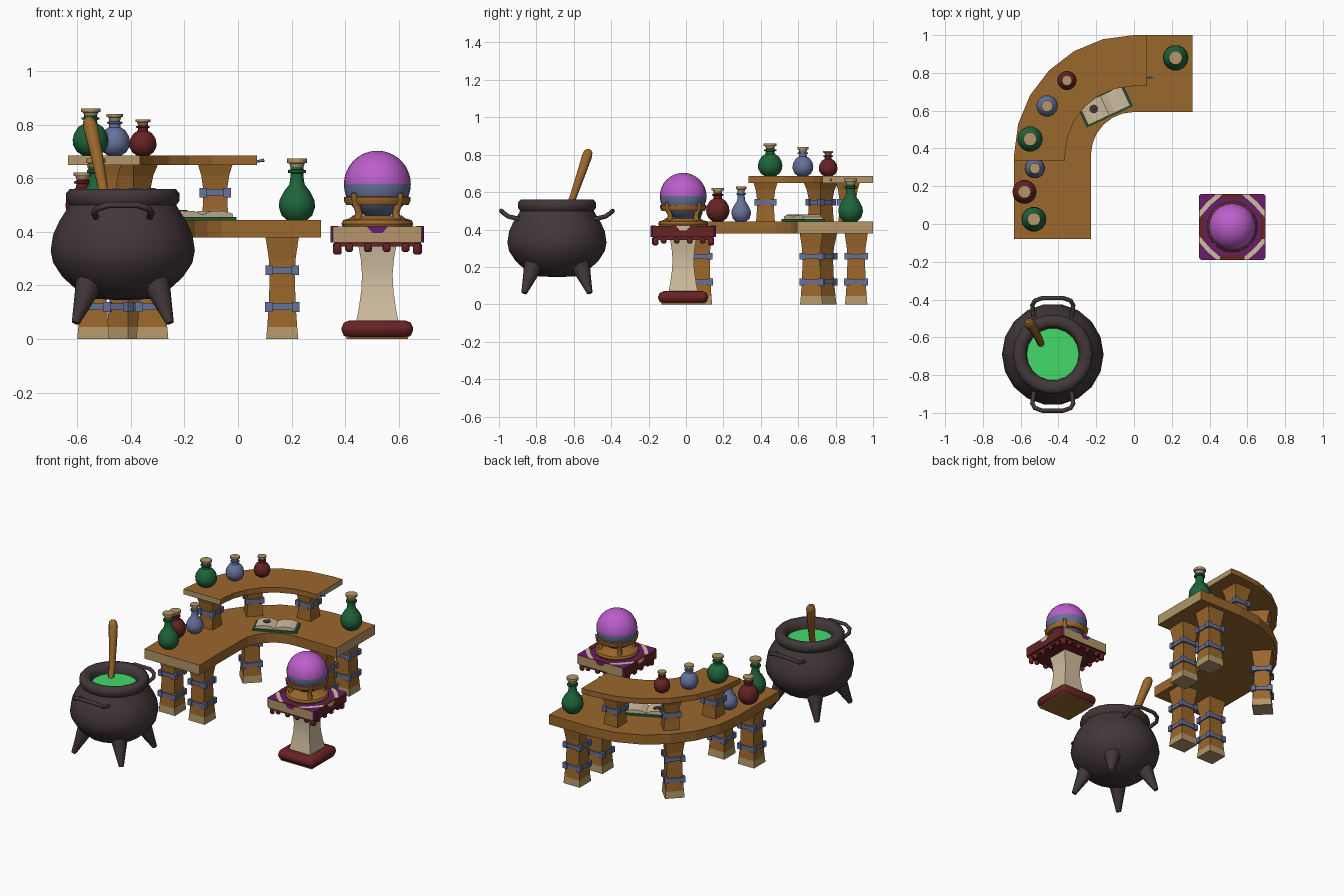
import bpy, bmesh, math
from mathutils import Matrix, Vector

if "Cube" in bpy.data.objects:
    bpy.data.objects.remove(bpy.data.objects["Cube"])

def mat(name, r, g, b):
    m = bpy.data.materials.new(name)
    lin = [((c / 255 + 0.055) / 1.055) ** 2.4 for c in (r, g, b)]
    m.diffuse_color = (*lin, 1)
    m.use_nodes = True
    m.node_tree.nodes["Principled BSDF"].inputs["Base Color"].default_value = m.diffuse_color
    return m

WOOD = mat("brown wood", 154, 103, 44)
TAN = mat("pale wood", 178, 150, 104)
CREAM = mat("cream", 208, 190, 160)
BLUE = mat("blue grey", 102, 113, 153)
IRON = mat("dark iron", 66, 55, 57)
GREEN = mat("bottle green", 30, 100, 58)
SLIME = mat("bright green", 68, 216, 106)
RED = mat("dark red", 102, 34, 36)
PINK = mat("orb violet", 188, 94, 203)
PURPLE = mat("deep purple", 104, 28, 108)

def finish(name, bm, mats, loc=(0, 0, 0), rot=0, smooth=0):
    bmesh.ops.recalc_face_normals(bm, faces=bm.faces)
    me = bpy.data.meshes.new(name)
    bm.to_mesh(me)
    bm.free()
    for m in mats:
        me.materials.append(m)
    ob = bpy.data.objects.new(name, me)
    bpy.context.collection.objects.link(ob)
    ob.location = loc
    ob.rotation_euler.z = rot
    if smooth:
        bpy.ops.object.select_all(action='DESELECT')
        bpy.context.view_layer.objects.active = ob
        ob.select_set(True)
        bpy.ops.object.shade_smooth_by_angle(angle=math.radians(smooth))
    return ob

def spin(bm, prof, n, off=0.0):
    """Turn (r, z[, material]) points around z; material applies to the band above."""
    rings = []
    for p in prof:
        k = 1 if p[0] == 0 else n
        rings.append([bm.verts.new((p[0] * math.cos(2 * math.pi * (i + off) / n),
                                    p[0] * math.sin(2 * math.pi * (i + off) / n), p[1])) for i in range(k)])
    for j, (a, b) in enumerate(zip(rings, rings[1:])):
        for i in range(n):
            vs = [a[i % len(a)], a[(i + 1) % len(a)], b[(i + 1) % len(b)], b[i % len(b)]]
            f = bm.faces.new(list(dict.fromkeys(vs)))
            f.material_index = prof[j][2] if len(prof[j]) > 2 else 0
    for ring, p in ((rings[0], prof[0]), (rings[-1], prof[-1])):
        if len(ring) > 1:
            bm.faces.new(ring).material_index = p[2] if len(p) > 2 else 0

def lathe(name, prof, n, mats, loc, smooth=40):
    bm = bmesh.new()
    spin(bm, prof, n)
    return finish(name, bm, mats, loc, 0, smooth)

def add_box(bm, c, s):
    return bmesh.ops.create_cube(bm, size=1, matrix=Matrix.Translation(c) @ Matrix.Diagonal((*s, 1)))

def box(name, c, s, m, rot=0, bevel=0, seg=2):
    bm = bmesh.new()
    add_box(bm, (0, 0, 0), s)
    if bevel:
        bmesh.ops.bevel(bm, geom=bm.edges[:], offset=bevel, segments=seg, affect='EDGES', profile=0.5)
    return finish(name, bm, [m], c, rot, 50 if bevel else 0)

def tube(name, pts, radii, m, depth=1.0):
    cu = bpy.data.curves.new(name, 'CURVE')
    cu.dimensions = '3D'
    cu.bevel_depth, cu.bevel_resolution, cu.use_fill_caps = depth, 2, True
    sp = cu.splines.new('POLY')
    sp.points.add(len(pts) - 1)
    for q, p, r in zip(sp.points, pts, radii):
        q.co, q.radius = (*p, 1), r
    cu.materials.append(m)
    ob = bpy.data.objects.new(name, cu)
    bpy.context.collection.objects.link(ob)
    bpy.ops.object.select_all(action='DESELECT')
    bpy.context.view_layer.objects.active = ob
    ob.select_set(True)
    bpy.ops.object.convert(target='MESH')
    bpy.ops.object.shade_smooth_by_angle(angle=math.radians(50))

# ---- curved table and shelf ----
CY = 0.365
def curved_slab(name, r0, r1, z0, z1, y_end, x_end):
    arc = [math.radians(180 - 15 * i) for i in range(7)]
    sec = [((-r0, y_end), (-r1, y_end))]
    sec += [tuple((r * math.cos(a), CY + r * math.sin(a)) for r in (r0, r1)) for a in arc]
    sec.append(((x_end, CY + r0), (x_end, CY + r1)))
    bm = bmesh.new()
    rows = [[bm.verts.new((*p, z)) for p, z in ((s[0], z0), (s[1], z0), (s[1], z1), (s[0], z1))] for s in sec]
    for a, b in zip(rows, rows[1:]):
        for i in range(4):
            bm.faces.new((a[i], a[(i + 1) % 4], b[(i + 1) % 4], b[i]))
    for end in (rows[0], rows[-1]):
        bm.faces.new(end).material_index = 1
    finish(name, bm, [WOOD, TAN])

curved_slab("table_top", 0.228, 0.635, 0.38, 0.444, -0.08, 0.31)
curved_slab("upper_shelf", 0.365, 0.635, 0.65, 0.685, 0.335, 0.07)
tube("shelf_nail", [(0.065, 0.775, 0.662), (0.098, 0.775, 0.668)], [0.004, 0.006], BLUE)

# ---- square flared legs with metal bands ----
Q = math.sqrt(2)
def leg(name, x, y, rot, prof, bands):
    bm = bmesh.new()
    spin(bm, [(h * Q, z, m) for h, z, m in prof], 4, 0.5)
    finish(name, bm, [WOOD, TAN], (x, y, 0), rot)
    bm = bmesh.new()
    for z, h in bands:
        add_box(bm, (0, 0, z), (2 * h, 2 * h, 0.024))
        for sx in (-1, 1):
            for sy in (-1, 1):
                add_box(bm, (sx * (h - 0.008), sy * (h - 0.008), z), (0.028, 0.028, 0.036))
    finish(name + "_bands", bm, [BLUE], (x, y, 0), rot)

D = math.radians(45)
TABLE_LEG = [(0.06, 0, 1), (0.056, 0.045, 0), (0.05, 0.13, 0), (0.047, 0.23, 0), (0.05, 0.30, 0), (0.062, 0.38, 0)]
SHELF_LEG = [(0.05, 0.444, 0), (0.046, 0.50, 0), (0.045, 0.56, 0), (0.052, 0.61, 0), (0.064, 0.65, 0)]
for x, y, r in ((-0.54, 0.08, 0), (-0.32, 0.08, 0), (-0.41, 0.72, D), (0.165, 0.67, 0), (0.165, 0.91, 0)):
    leg("table_leg", x, y, r, TABLE_LEG, [(0.12, 0.058), (0.257, 0.057)])
for x, y, r in ((-0.50, 0.425, 0), (-0.39, 0.72, D), (-0.085, 0.865, 0)):
    leg("shelf_leg", x, y, r, SHELF_LEG, [(0.546, 0.052)])

# ---- potion bottles ----
def bottle(color, x, y, z, r, h, pear=False):
    if pear:
        body = [(0.55, 0), (0.85, 0.08), (1, 0.22), (0.95, 0.33), (0.7, 0.47), (0.42, 0.58), (0.36, 0.7)]
    else:
        body = [(0.45, 0), (0.78, 0.09), (0.97, 0.22), (1, 0.33), (0.92, 0.47), (0.68, 0.61), (0.38, 0.68)]
    body = [(a * r, b * h) for a, b in body]
    top = [(0.36, 0.76), (0.5, 0.77), (0.5, 0.81), (0.36, 0.82), (0.36, 0.86)]
    body += [(a * r, b * h) for a, b in top]
    lathe("bottle", body, 14, [color], (x, y, z))
    cork = [(0.34, 0.84), (0.42, 0.92), (0.54, 0.93), (0.54, 1.0)]
    lathe("bottle_cork", [(a * r, b * h) for a, b in cork], 10, [TAN], (x, y, z))

bottle(GREEN, -0.55, 0.45, 0.685, 0.067, 0.175)
bottle(BLUE, -0.46, 0.625, 0.685, 0.057, 0.155)
bottle(RED, -0.355, 0.76, 0.685, 0.051, 0.135)
bottle(BLUE, -0.525, 0.295, 0.444, 0.054, 0.186, True)
bottle(RED, -0.58, 0.17, 0.444, 0.064, 0.178)
bottle(GREEN, -0.53, 0.025, 0.444, 0.066, 0.23, True)
bottle(GREEN, 0.22, 0.88, 0.444, 0.068, 0.23, True)

# ---- open book ----
BR, BL = math.radians(25), Vector((-0.155, 0.627, 0.444))
box("book_cover", BL + Vector((0, 0, 0.006)), (0.27, 0.13, 0.012), GREEN, BR)
half = [(0.125, 0.012), (0.122, 0.024), (0.085, 0.035), (0.035, 0.034), (0, 0.02)]
outline = half + [(-x, z) for x, z in half[-2::-1]]
bm = bmesh.new()
sides = [[bm.verts.new((x, y, z)) for x, z in outline] for y in (-0.057, 0.057)]
for i in range(len(outline)):
    j = (i + 1) % len(outline)
    bm.faces.new((sides[0][i], sides[0][j], sides[1][j], sides[1][i]))
for s in sides:
    bm.faces.new(s)
finish("book_pages", bm, [CREAM], BL, BR)
spot = BL + Matrix.Rotation(BR, 3, 'Z') @ Vector((-0.06, 0.008, 0.033))
lathe("page_drawing", [(0.024, 0), (0.024, 0.004)], 9, [IRON], spot)

# ---- cauldron ----
C = Vector((-0.43, -0.69, 0))
pot = [(0, 0.145), (0.10, 0.15), (0.17, 0.182), (0.225, 0.232), (0.26, 0.285), (0.269, 0.33), (0.26, 0.39),
       (0.237, 0.44), (0.208, 0.485), (0.2, 0.5), (0.211, 0.515), (0.212, 0.543), (0.198, 0.56),
       (0.165, 0.56), (0.145, 0.545), (0.138, 0.51), (0.138, 0.47), (0, 0.47)]
lathe("cauldron_pot", pot, 18, [IRON], C, 60)
lathe("cauldron_brew", [(0.138, 0.49), (0.138, 0.505)], 18, [SLIME], C)
for sx in (-1, 1):
    for sy in (-1, 1):
        tube("cauldron_leg", [C + Vector((sx * a, sy * a, z)) for a, z in ((0.115, 0.24), (0.145, 0.15), (0.176, 0.06))],
             [0.06, 0.037, 0.015], IRON)
for s in (-1, 1):
    path = [(-0.1, 0.2, 0.455), (-0.108, 0.26, 0.47), (-0.095, 0.284, 0.487), (-0.055, 0.298, 0.5)]
    path += [(-x, y, z) for x, y, z in path[::-1]]
    tube("cauldron_handle", [C + Vector((x, s * y, z)) for x, y, z in path], [0.012] * 8, IRON)
tube("stirring_stick", [(-0.488, -0.645, 0.47), (-0.505, -0.605, 0.57), (-0.53, -0.56, 0.70), (-0.55, -0.53, 0.79),
                        (-0.557, -0.522, 0.815), (-0.56, -0.518, 0.828)], [0.018, 0.02, 0.025, 0.029, 0.024, 0.01], WOOD)

# ---- pedestal ----
P = Vector((0.52, -0.015, 0))
box("pedestal_base", P + Vector((0, 0, 0.037)), (0.268, 0.268, 0.066), RED, 0, 0.03)
box("pedestal_foot", P + Vector((0, 0, 0.008)), (0.23, 0.23, 0.016), WOOD)
bm = bmesh.new()
spin(bm, [(h * Q, z) for h, z in ((0.08, 0.06), (0.07, 0.11), (0.06, 0.18), (0.057, 0.24), (0.062, 0.30), (0.073, 0.36))], 4, 0.5)
finish("pedestal_column", bm, [CREAM], P, 0, 30)
# draped slab: purple top, pale front and back, red sides
bm = bmesh.new()
add_box(bm, (0, 0, 0.39), (0.35, 0.35, 0.06))
bm.normal_update()
for f in bm.faces:
    n = f.normal
    f.material_index = 0 if n.z > 0.5 else 1 if abs(n.y) > 0.5 else 2
bmesh.ops.bevel(bm, geom=[e for e in bm.edges if abs(e.verts[0].co.z - e.verts[1].co.z) > 0.01],
                offset=0.01, segments=1, affect='EDGES')
finish("cloth_slab", bm, [PURPLE, TAN, RED], P)
box("cloth_hem", P + Vector((0, 0, 0.355)), (0.325, 0.325, 0.02), RED)
for k in range(4):
    R = Matrix.Rotation(k * math.pi / 2, 3, 'Z')
    for t in (-0.148, -0.105, -0.035, 0.035, 0.105, 0.148):
        d = 0.045 if abs(t) > 0.14 else 0.035
        box("fringe_tassel", P + R @ Vector((t, -0.155, 0.36 - d / 2)), (0.03, 0.022, d), RED, k * math.pi / 2, 0.007, 1)
    # pointed patch on each side, and corner trim on the top
    bm = bmesh.new()
    tri = [bm.verts.new(v) for v in ((-0.04, -0.177, 0.421), (0.04, -0.177, 0.421), (0.018, -0.177, 0.395), (-0.018, -0.177, 0.395))]
    bm.faces.new(tri)
    finish("cloth_patch", bm, [CREAM if k % 2 else PURPLE], P, k * math.pi / 2)
    bm = bmesh.new()
    rows = [[bm.verts.new((a, b, 0.4215)) for a, b in r] for r in
            (((0.172, 0.05), (0.115, 0.115), (0.05, 0.172)), ((0.172, 0.085), (0.132, 0.132), (0.085, 0.172)))]
    for i in range(2):
        bm.faces.new((rows[0][i], rows[0][i + 1], rows[1][i + 1], rows[1][i]))
    finish("cloth_corner_trim", bm, [CREAM], P, k * math.pi / 2)
    box("cloth_edge_trim", P + R @ Vector((0, -0.16, 0.42)), (0.13, 0.026, 0.003), RED, k * math.pi / 2)

# ---- crystal orb on its stand ----
orb = [(0.125 * math.sin(math.pi * i / 16), 0.578 - 0.125 * math.cos(math.pi * i / 16), int(i > 7)) for i in range(17)]
orb[0], orb[-1] = (0, 0.453, 0), (0, 0.703, 1)
lathe("crystal_orb", orb, 24, [BLUE, PINK], P, 60)
lathe("orb_stand_base", [(0.13, 0.42), (0.134, 0.43), (0.128, 0.444), (0.105, 0.45), (0.09, 0.462), (0.0, 0.462)], 20, [WOOD], P)
lathe("orb_stand_ring", [(0.1, 0.5), (0.116, 0.5), (0.124, 0.515), (0.124, 0.53), (0.108, 0.533), (0.1, 0.5)], 20, [WOOD], P)
for k in range(4):
    a = k * math.pi / 2 + D
    tube("orb_stand_claw", [P + Vector((r * math.cos(a), r * math.sin(a), z)) for r, z in
                            ((0.1, 0.44), (0.098, 0.475), (0.115, 0.51), (0.126, 0.545))], [0.018, 0.013, 0.014, 0.008], WOOD)
